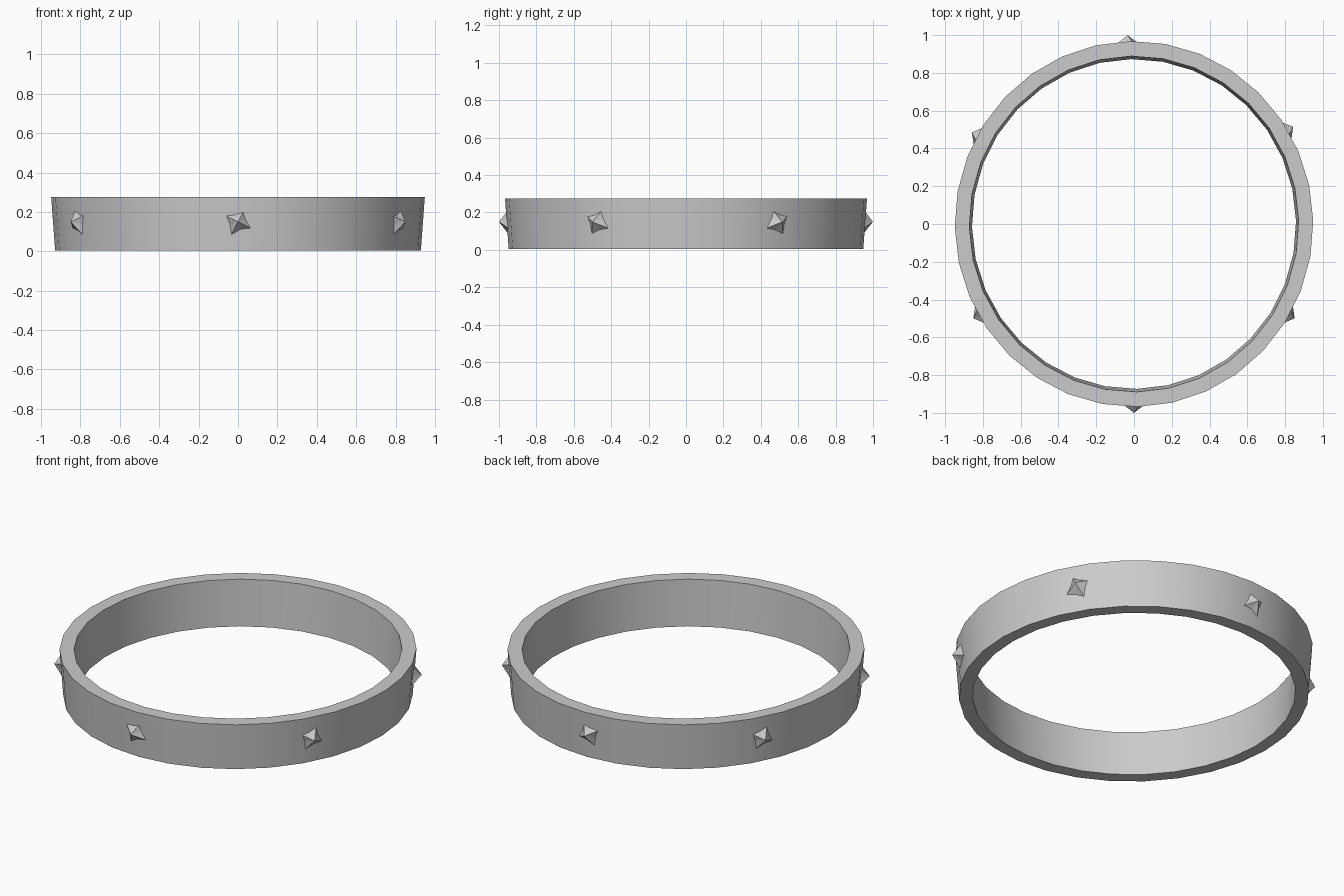
import bpy, bmesh, math
from mathutils import Vector

if "Cube" in bpy.data.objects:
    bpy.data.objects.remove(bpy.data.objects["Cube"])

SIDES = 32


def make_object(name, bm):
    bmesh.ops.recalc_face_normals(bm, faces=bm.faces)
    mesh = bpy.data.meshes.new(name)
    bm.to_mesh(mesh)
    bm.free()
    obj = bpy.data.objects.new(name, mesh)
    bpy.context.collection.objects.link(obj)
    return obj


# Band: slightly oval, flared cross-section (x radius, y radius, z) swept around
section = [(0.929, 0.948, 0.004), (0.949, 0.968, 0.275),
           (0.872, 0.889, 0.275), (0.858, 0.873, 0.004)]
bm = bmesh.new()
rings = []
for i in range(SIDES):
    a = math.radians(1) + math.tau * i / SIDES
    rings.append([bm.verts.new((rx * math.cos(a), ry * math.sin(a), z))
                  for rx, ry, z in section])
for i in range(SIDES):
    p, q = rings[i], rings[(i + 1) % SIDES]
    for j in range(4):
        k = (j + 1) % 4
        bm.faces.new((p[j], q[j], q[k], p[k]))
band = make_object("band", bm)
bpy.context.view_layer.objects.active = band
band.select_set(True)
bpy.ops.object.shade_smooth_by_angle(angle=math.radians(30))


# Studs: small tilted four-pointed pyramids set around the outer wall
def stud(name, degrees, spin):
    a = math.radians(degrees)
    out = Vector((math.cos(a), math.sin(a), 0))
    side = Vector((-math.sin(a), math.cos(a), 0))
    up = Vector((0, 0, 1))
    wall = Vector((0.940 * math.cos(a), 0.958 * math.sin(a), 0.15))
    bm = bmesh.new()
    base = []
    for i in range(8):
        t = math.radians(spin + 45 * i)
        r = 0.078 if i % 2 == 0 else 0.049
        base.append(bm.verts.new(wall - out * 0.012
                                 + (side * math.cos(t) + up * math.sin(t)) * r))
    tip = bm.verts.new(wall + out * 0.042)
    for i in range(8):
        bm.faces.new((base[i], base[(i + 1) % 8], tip))
    bm.faces.new(base[::-1])
    make_object(name, bm)


placements = [(-90, -27), (-30, -27), (31, 27), (92, 27), (151, -27), (-150, 27)]
for n, (degrees, spin) in enumerate(placements):
    stud(f"stud_{n + 1}", degrees, spin)
